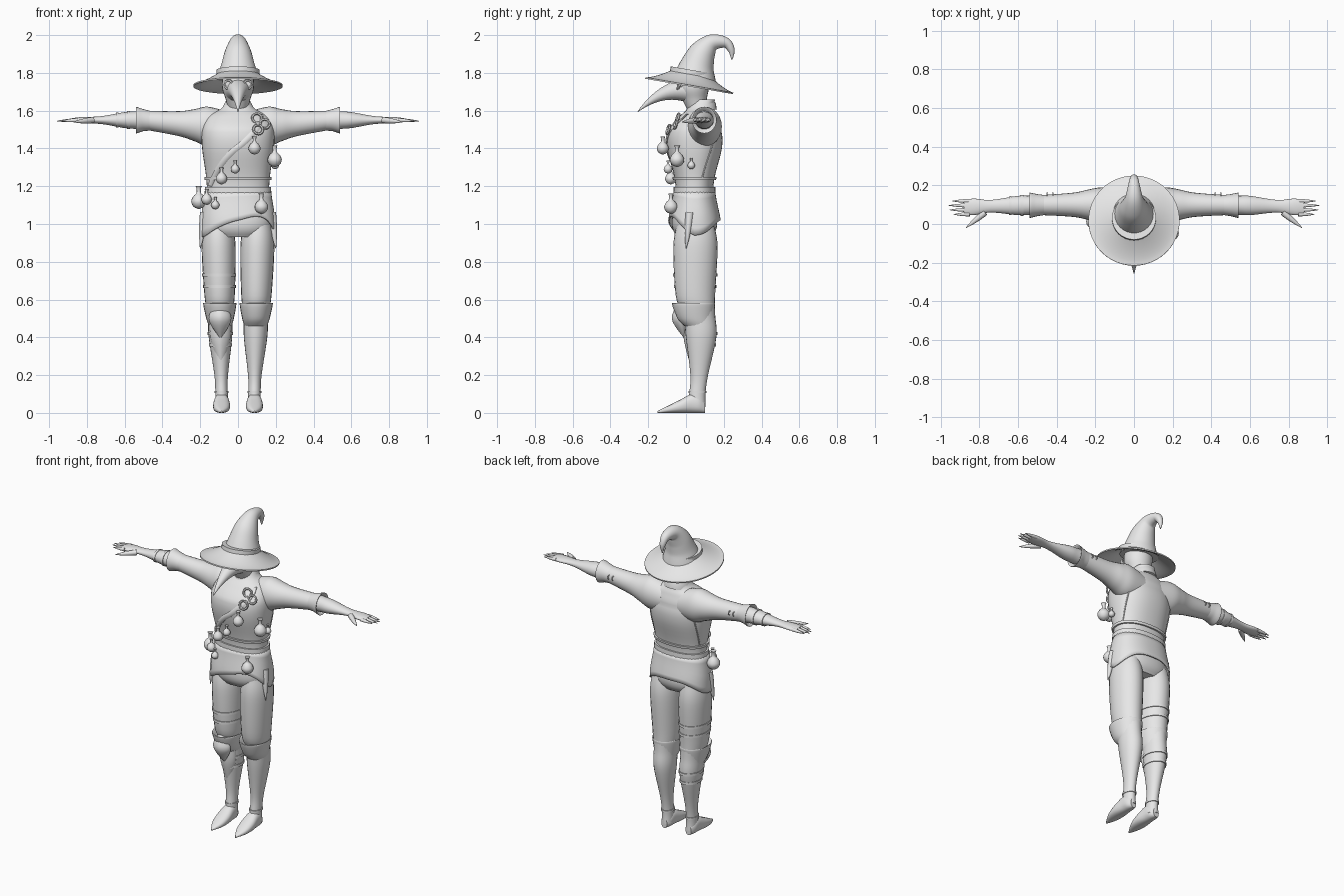
import bpy
import bmesh
from math import sin, cos, pi, copysign, radians
from mathutils import Vector, Matrix

cube = bpy.data.objects.get("Cube")
if cube:
    bpy.data.objects.remove(cube, do_unlink=True)

grey = bpy.data.materials.new("plain_grey")
grey.use_nodes = True
grey.diffuse_color = (.8, .8, .8, 1)
grey.node_tree.nodes["Principled BSDF"].inputs["Base Color"].default_value = grey.diffuse_color

X, Y, Z = Matrix.Identity(3)
parts = []


def finish(name, bm):
    bmesh.ops.recalc_face_normals(bm, faces=bm.faces)
    mesh = bpy.data.meshes.new(name)
    bm.to_mesh(mesh)
    bm.free()
    mesh.materials.append(grey)
    obj = bpy.data.objects.new(name, mesh)
    bpy.context.collection.objects.link(obj)
    parts.append(obj)
    return obj


def smooth(stations, steps=6):
    """Catmull-Rom interpolation of number tuples."""
    rows, last = [], len(stations) - 1
    for i in range(last):
        nearby = [stations[min(max(i + k, 0), last)] for k in (-1, 0, 1, 2)]
        for j in range(steps):
            t = j / steps
            rows.append([q + t * (r - p + t * (2 * p - 5 * q + 4 * r - s + t * (3 * (q - r) + s - p))) / 2
                         for p, q, r, s in zip(*nearby)])
    return rows + [list(stations[-1])]


def sample(rows, at):
    """Row interpolated where its first number equals the given value."""
    for low, high in zip(rows, rows[1:]):
        if min(low[0], high[0]) <= at <= max(low[0], high[0]):
            t = (at - low[0]) / (high[0] - low[0])
            return [a + t * (b - a) for a, b in zip(low, high)]
    return rows[-1]


def rounded(angle, power):
    """Point on a unit superellipse."""
    return [copysign(abs(v) ** (2 / power), v) for v in (cos(angle), sin(angle))]


def loft(name, rings, side=X, axis=None, n=24, power=2):
    """Skin through rings: centre x, y, z, radius along side, radius across."""
    bm = bmesh.new()
    loops = []
    for i, ring in enumerate(rings):
        before, after = rings[max(i - 1, 0)], rings[min(i + 1, len(rings) - 1)]
        along = axis or Vector(after[:3]) - Vector(before[:3])
        across = along.cross(side).normalized()
        loop = []
        for k in range(n):
            u, v = rounded(2 * pi * k / n, power)
            loop.append(bm.verts.new(Vector(ring[:3]) + side * u * ring[3] + across * v * ring[4]))
        loops.append(loop)
    for low, high in zip(loops, loops[1:]):
        for k in range(n):
            m = (k + 1) % n
            bm.faces.new((low[k], low[m], high[m], high[k]))
    bm.faces.new(loops[0])
    bm.faces.new(loops[-1])
    return finish(name, bm)


def column(name, s, rows, depth=1.3, power=2):
    """Upright part from rows of height, y and half width; it follows the leg on side s."""
    loft(name, [(s * (.085 + .02 * z), y, z, r, r * depth) for z, y, r in rows], axis=Z, power=power)


def sleeve(name, s, rows):
    """Part along the arm on side s from rows of reach, depth radius and height radius."""
    loft(name, [(s * x, .1 - .02 * x ** 3, min(1.55, 1.5 + .1 * x), ry, rz) for x, ry, rz in rows],
         side=Y, axis=X * s)


def spike(name, start, end, radius):
    """Tapering rounded point."""
    start, end = Vector(start), Vector(end)
    side = (end - start).orthogonal().normalized()
    loft(name, [(*start.lerp(end, t), r, r) for t in (i / 6 for i in range(7))
                for r in (radius * (1.1 - t * t),)], side=side, n=12)


def hoop(name, centre, normal, radius, wire):
    """Wire ring."""
    turn = Vector(normal).to_track_quat('Z', 'Y').to_matrix().to_4x4()
    bm = bmesh.new()
    n, m = 16, 6
    grid = []
    for i in range(n):
        a = 2 * pi * i / n
        widths = [(radius + wire * cos(b), wire * sin(b)) for b in (2 * pi * j / m for j in range(m))]
        grid.append([bm.verts.new((cos(a) * w, sin(a) * w, h)) for w, h in widths])
    for i in range(n):
        p, q = grid[i - 1], grid[i]
        for j in range(m):
            bm.faces.new((p[j - 1], q[j - 1], q[j], p[j]))
    bm.transform(Matrix.Translation(centre) @ turn)
    finish(name, bm)


# Torso: height, half width, half depth
torso = smooth([(.93, .13, .09), (1, .18, .12), (1.2, .165, .1), (1.4, .19, .145), (1.5, .19, .14),
                (1.57, .16, .1), (1.61, .09, .07), (1.66, .06, .06)])


def torso_ring(z, grow=0):
    _, rx, ry = sample(torso, z)
    return (0, .045 + .3 * max(0, z - 1.5), z, rx + grow, ry + grow)


def torso_point(degrees, z, grow=0):
    x, y, z, rx, ry = torso_ring(z, grow)
    u, v = rounded(radians(degrees), 2.3)
    return Vector((x + u * rx, y + v * ry, z))


def sash(name, start, end, thick, wide):
    """Strip over the torso between two (degrees, height) positions."""
    path = [torso_point(*Vector(start).lerp(Vector(end), i / 16)) for i in range(17)]
    loft(name, [(*p, thick, wide) for p in path], side=Y, n=10)


loft("torso", [torso_ring(row[0]) for row in torso], axis=Z, n=40, power=2.3)
for name, z, half in (("vest_hem", 1.24, .008), ("belt", 1.175, .02)):
    loft(name, [torso_ring(z + h, .01) for h in (-half, half)], axis=Z, n=40, power=2.3)
loft("collar", [(0, .08, 1.62 + h, r, r) for h, r in ((-.03, .085), (0, .08), (.02, .07), (0, .06))],
     axis=Vector((0, -.2, 1)))

# Wrapped skirt with a slanted hem
bm = bmesh.new()
n, m = 64, 6
grid = []
for i in range(n):
    degrees = 360 * i / n
    u, v = cos(radians(degrees)), sin(radians(degrees))
    hem = 1.02 - .08 * abs(u) ** 3 + .07 * u * max(0, -v)
    grid.append([bm.verts.new(torso_point(degrees, max(1, z), .01 + .01 * j / m) + Z * min(0, z - 1))
                 for j in range(m + 1) for z in (1.17 + (hem - 1.17) * j / m,)])
for i in range(n):
    p, q = grid[i - 1], grid[i]
    for j in range(m):
        bm.faces.new((p[j], q[j], q[j + 1], p[j + 1]))
skirt = finish("wrapped_skirt", bm)
skirt.modifiers.new("cloth", 'SOLIDIFY').thickness = .008

# Limbs, mirrored
leg = smooth([(1, .05, .075), (.88, .05, .09), (.62, .05, .08), (.52, .07, .065), (.4, .08, .062),
              (.2, .07, .036), (.1, .06, .033), (.03, .06, .034)])
cuff = smooth([(.46, .07, .06), (.5, .05, .073), (.58, .04, .088), (.56, .05, .07)])
shoe = smooth([(.1, .06, .02), (.07, .09, .035), (.03, .1, .04), (-.03, .07, .045), (-.09, .04, .035),
               (-.15, .01, .004)])
arm = smooth([(.06, .08, .09), (.16, .09, .105), (.23, .08, .085), (.32, .062, .065), (.52, .05, .048),
              (.6, .05, .042), (.7, .036, .024), (.76, .033, .018), (.83, .043, .016), (.88, .036, .01)])
sleeve_end = smooth([(.45, .05, .05), (.5, .057, .058), (.54, .065, .07), (.52, .046, .046)])


def leg_strap(name, s, z, half):
    _, y, r = sample(leg, z)
    column(name, s, [(z + h, y, r + .004) for h in (-half, half)])


for s, tag in ((1, "left_"), (-1, "right_")):
    column(tag + "leg", s, leg)
    column(tag + "knee_cuff", s, cuff)
    leg_strap(tag + "ankle_strap", s, .11, .006)
    loft(tag + "shoe", [(s * .087, y, h / 2, r, h / 2) for y, h, r in shoe], axis=-Y, power=2.4)
    spike(tag + "skirt_tail", (s * .18, .02, 1.06), (s * .2, 0, .87), .02)

    sleeve(tag + "arm", s, arm)
    sleeve(tag + "sleeve_cuff", s, sleeve_end)
    for i, tip in enumerate((.935, .955, .96, .94)):
        y = .05 + .023 * i
        spike(tag + "finger", (s * .85, y, 1.55), (s * tip, y, 1.545), .01)
    spike(tag + "thumb", (s * .77, .06, 1.55), (s * .87, -.02, 1.54), .015)
    for x in (.42, .45):
        hoop(tag + "sleeve_ring", (s * x, .15, 1.555), X, .012, .003)

    # Vest back seam and mask goggles
    sash(tag + "vest_seam", (90 - 40 * s, 1.56), (90 - 70 * s, 1.25), .004, .004)
    hoop(tag + "goggle_rim", (s * .05, -.045, 1.738), (s / 2, -1, .1), .022, .007)
    loft(tag + "goggle_lens", [(s * .045, y, 1.738, .02, .02) for y in (-.02, -.045)])

# Right leg armour and right side straps
column("knee_guard", -1, smooth([(.6, -.025, .01), (.5, -.03, .06), (.4, -.01, .006)]), .75, 1.6)
column("shin_guard", -1, smooth([(.47, .03, .056), (.38, .03, .05), (.24, .03, .005)]), .8, 1.6)
for z in (.73, .67, .42, .36):
    leg_strap("leg_strap", -1, z, .008)
for x in (.58, .64):
    _, ry, rz = sample(arm, x)
    sleeve("forearm_strap", -1, [(x + step, ry + .004, rz + .004) for step in (-.007, .007)])

# Head and curved beak
column("head", 0, smooth([(1.6, .06, .05), (1.66, .045, .065), (1.72, .037, .084), (1.8, .04, .082)]), 1)
beak = []
for i in range(13):
    t = i / 12
    beak.append((0, -.255 * t, 1.71 - .115 * t ** 2.2, .068 * (1 - t) + .002, .062 * (1 - t) + .002))
loft("mask_beak", beak)

# Hat: tilted brim, band and curled crown
tilt = Vector((0, .175, 1)).normalized()


def brim_ring(height, radius):
    return (*(Vector((0, .018, 1.736)) + tilt * height), radius, radius)


brim = [(.065 * t ** 1.4, .236 - .136 * t) for t in (i / 10 for i in range(11))]
loft("hat_brim", [brim_ring(h - .008, r) for h, r in reversed(brim)] + [brim_ring(h, r) for h, r in brim],
     axis=tilt, n=48)
loft("hat_band", [brim_ring(h, .114) for h in (.055, .08)], axis=tilt, n=32)
crown = smooth([(.045, 1.77, .115), (.06, 1.84, .09), (.09, 1.91, .07), (.14, 1.96, .045),
                (.21, 1.96, .028), (.24, 1.92, .018), (.243, 1.87, .003)])
loft("hat_crown", [(0, y, z, r, r) for y, z, r in crown], n=32)

# Bandolier, buckles and hanging flasks
sash("bandolier", (-40, 1.58), (-150, 1.2), .008, .016)
for degrees, z in ((-60, 1.56), (-47, 1.53), (-62, 1.5)):
    hoop("bandolier_buckle", torso_point(degrees, z, .015), (.2, -1, .3), .025, .007)
profile = smooth([(-1, .1), (-.7, .7), (0, 1), (.7, .7), (1.1, .3), (1.7, .3), (2, .42)], 3)
for degrees, z, r in ((-70, 1.4, .032), (-30, 1.34, .038), (-5, 1.31, .02), (-93, 1.29, .023),
                      (-113, 1.24, .03), (-57, 1.09, .036), (-125, 1.1, .022), (-170, 1.12, .04),
                      (-145, 1.13, .028)):
    x, y, z = torso_point(degrees, z, r)
    loft("flask", [(x, y, z + h * r, w * r, w * r) for h, w in profile], axis=Z, n=16)

# Smooth shading with sharp creases kept
for obj in parts:
    obj.select_set(True)
bpy.context.view_layer.objects.active = parts[0]
bpy.ops.object.shade_smooth_by_angle(angle=pi / 4)
